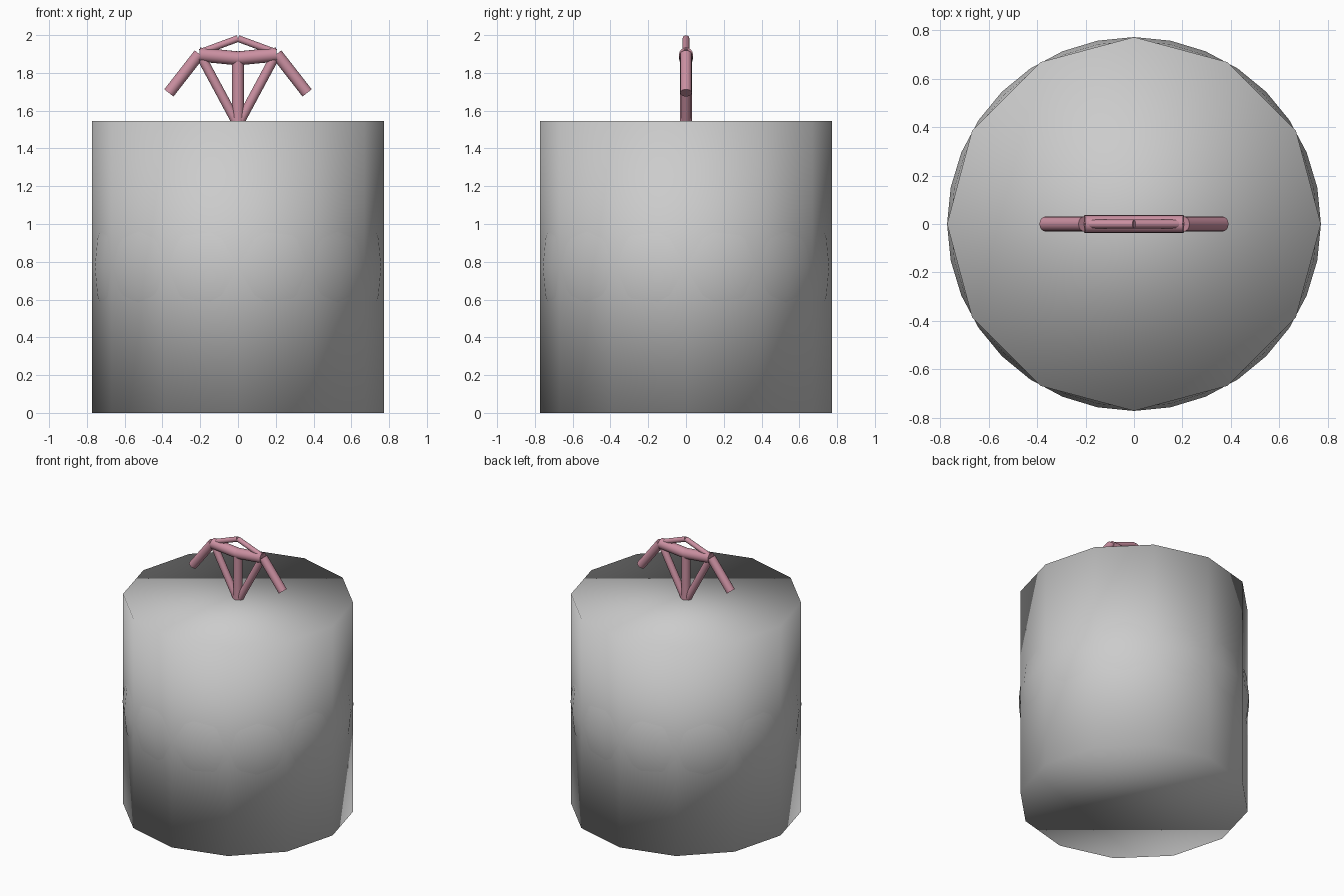
import bpy, math
from mathutils import Vector

if "Cube" in bpy.data.objects:
    bpy.data.objects.remove(bpy.data.objects["Cube"])

R = 0.7725  # shared radius of drum and ball


def material(name, rgb):
    m = bpy.data.materials.new(name)
    m.diffuse_color = (*rgb, 1)
    m.use_nodes = True
    m.node_tree.nodes["Principled BSDF"].inputs["Base Color"].default_value = m.diffuse_color
    return m


GREY = material("grey", (0.60, 0.60, 0.60))
PINK = material("dusty pink", (0.60, 0.28, 0.36))


def finish(name, mat, smooth_all=False):
    o = bpy.context.object
    o.name = name
    o.data.materials.append(mat)
    if smooth_all:
        bpy.ops.object.shade_smooth()
    else:
        bpy.ops.object.shade_smooth_by_angle(angle=math.radians(40))
    return o


def tube(name, a, b, radius):
    """Round bar between two (x, z) points in the y = 0 plane."""
    a, b = Vector((a[0], 0, a[1])), Vector((b[0], 0, b[1]))
    d = b - a
    bpy.ops.mesh.primitive_cylinder_add(
        vertices=16, radius=radius, depth=d.length, location=(a + b) / 2,
        rotation=d.to_track_quat('Z', 'Y').to_euler())
    finish(name, PINK)


# Twelve-sided drum, softly shaded over its rims
bpy.ops.mesh.primitive_cylinder_add(vertices=12, radius=R, depth=2 * R, location=(0, 0, R))
finish("drum", GREY, True)

# Ball inside the drum, just bulging through its flat sides
bpy.ops.mesh.primitive_uv_sphere_add(segments=32, ring_count=16, radius=R, location=(0, 0, R))
finish("ball", GREY, True)

# Frame standing on the drum
top = 2 * R
tube("post", (0, top), (0, 1.88), 0.032)
for side, s in (("left", -1), ("right", 1)):
    tube(side + "_brace", (s * 0.012, top), (s * 0.195, 1.885), 0.025)
    tube(side + "_crossbar", (0, 1.877), (s * 0.205, 1.897), 0.037)
    tube(side + "_ridge", (0, 1.982), (s * 0.2, 1.908), 0.018)
    tube(side + "_arm", (s * 0.205, 1.9), (s * 0.366, 1.694), 0.031)
